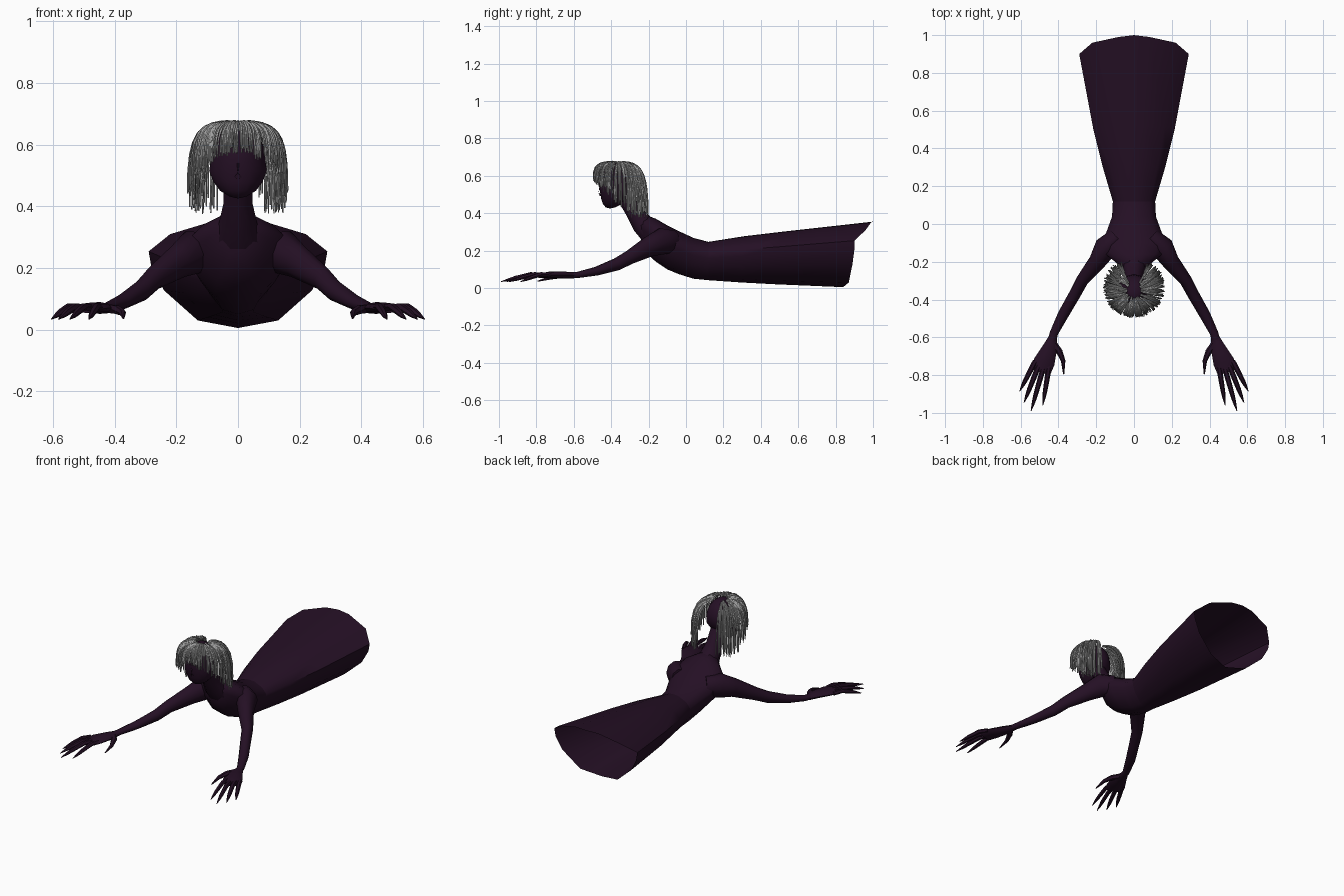
import bpy, bmesh, math, random
from mathutils import Vector

random.seed(4)
if "Cube" in bpy.data.objects:
    bpy.data.objects.remove(bpy.data.objects["Cube"], do_unlink=True)


def material(name, rgb):
    m = bpy.data.materials.new(name)
    m.use_nodes = True
    m.diffuse_color = (*rgb, 1)
    bsdf = m.node_tree.nodes["Principled BSDF"]
    bsdf.inputs["Base Color"].default_value = (*rgb, 1)
    bsdf.inputs["Roughness"].default_value = 0.8
    return m


DARK = material("dark plum", (0.018, 0.005, 0.018))
GREY = material("ash grey", (0.36, 0.36, 0.36))


def finish(name, bm, angle=50):
    bmesh.ops.recalc_face_normals(bm, faces=bm.faces)
    me = bpy.data.meshes.new(name)
    bm.to_mesh(me)
    bm.free()
    ob = bpy.data.objects.new(name, me)
    bpy.context.collection.objects.link(ob)
    me.materials.append(DARK)
    bpy.ops.object.select_all(action="DESELECT")
    ob.select_set(True)
    bpy.context.view_layer.objects.active = ob
    bpy.ops.object.shade_smooth_by_angle(angle=math.radians(angle))
    return ob


def loft(name, rings, cap_start=True, cap_end=True):
    """Skin a list of closed rings of points."""
    bm = bmesh.new()
    loops = [[bm.verts.new(p) for p in ring] for ring in rings]
    n = len(loops[0])
    for a, b in zip(loops, loops[1:]):
        for i in range(n):
            j = (i + 1) % n
            bm.faces.new((a[i], a[j], b[j], b[i]))
    if cap_start:
        bm.faces.new(loops[0])
    if cap_end:
        bm.faces.new(loops[-1])
    return finish(name, bm)


def tube(name, path, sides=8):
    """Tapered limb; each path entry is (x, y, z, width radius, height radius)."""
    pts = [Vector(p[:3]) for p in path]
    rings = []
    for i, p in enumerate(path):
        d = (pts[min(i + 1, len(pts) - 1)] - pts[max(i - 1, 0)]).normalized()
        across = d.cross(Vector((0, 0, 1))).normalized()
        up = across.cross(d)
        angles = [math.tau * k / sides for k in range(sides)]
        rings.append([pts[i] + across * p[3] * math.cos(a) + up * p[4] * math.sin(a)
                      for a in angles])
    return loft(name, rings)


# Body section: width fraction, height fraction, rim slant
HALF = [(0, 1, .1), (.28, .99, .09), (.76, .87, .06), (1, .71, 0),
        (.97, .57, 0), (.83, .35, -.01), (.45, .07, -.03), (0, 0, -.06)]
SECTION = HALF + [(-x, z, s) for x, z, s in HALF[-2:0:-1]]


def body_ring(y, low, high, width, slant):
    return [(x * width, y + s * slant, low + (high - low) * z) for x, z, s in SECTION]


# Flared skirt, open at the rear
skirt = [(.9, .005, .355, .29, 1), (.5, .02, .303, .215, .3),
         (.3, .03, .277, .165, .1), (.12, .042, .247, .112, 0)]
loft("skirt", [body_ring(*r) for r in skirt], False, False)

# Torso from waist to collar
torso = [(.12, .042, .247, .112, 0), (.04, .05, .268, .116, 0),
         (-.04, .075, .305, .145, 0), (-.1, .10, .335, .165, 0),
         (-.16, .14, .37, .15, 0), (-.2, .175, .385, .1, 0),
         (-.24, .24, .375, .06, 0)]
loft("torso", [body_ring(*r) for r in torso], False, True)

# Neck
tube("neck", [(0, -.17, .28, .09, .07), (0, -.235, .345, .062, .06),
              (0, -.28, .41, .047, .046), (0, -.34, .51, .046, .045)], 10)

# Head with narrowed, forward jaw
bm = bmesh.new()
bmesh.ops.create_uvsphere(bm, u_segments=14, v_segments=10, radius=1)
for v in bm.verts:
    x, y, z = v.co
    if z < 0:
        y -= z * z * .5
        x *= 1.12 if z > -.9 else 1
        z *= 1.1
        y *= 1 + .15 * z
    v.co = (x * .09, -.365 + y * .1, .555 + z * .118)
finish("head", bm, 60)
tube("nose", [(0, -.455, .56, .008, .006), (0, -.468, .51, .013, .012),
              (0, -.455, .495, .012, .008)], 6)

# Arms, palms and fingers on both sides
ARM = [(.09, -.07, .25, .05, .06), (.15, -.125, .25, .062, .072),
       (.195, -.2, .22, .046, .055), (.275, -.3, .165, .033, .038),
       (.312, -.37, .127, .031, .034), (.375, -.48, .09, .029, .024),
       (.425, -.58, .07, .022, .017), (.436, -.63, .068, .024, .017)]
PALM = [(.43, -.6, .068, .022, .016), (.447, -.66, .07, .04, .019),
        (.475, -.73, .07, .056, .018), (.492, -.785, .066, .05, .012)]
# Finger base and tip in plan
FINGERS = {"index": (.448, -.745, .483, -.96), "middle": (.48, -.76, .545, -.99),
           "ring": (.505, -.75, .582, -.945), "little": (.522, -.725, .605, -.885)}
THUMB = [(.425, -.635, .068, .018, .016), (.395, -.675, .065, .017, .015),
         (.375, -.725, .055, .012, .011), (.372, -.795, .036, .003, .003)]


def mirrored(path, s):
    return [(p[0] * s, *p[1:]) for p in path]


for side, s in (("left", 1), ("right", -1)):
    tube(side + "_arm", mirrored(ARM, s), 10)
    tube(side + "_palm", mirrored(PALM, s), 8)
    tube(side + "_thumb", mirrored(THUMB, s), 6)
    for finger, (bx, by, tx, ty) in FINGERS.items():
        path = []
        for t, z, r in ((0, .07, .014), (.3, .074, .014), (.65, .056, .012),
                        (.8, .046, .009), (1, .034, .002)):
            path.append((bx + (tx - bx) * t, by + (ty - by) * t, z, r, r * .9))
        tube(side + "_" + finger + "_finger", mirrored(path, s), 6)

# Hair strands falling from the crown, parted at the nape
curve = bpy.data.curves.new("hair", "CURVE")
curve.dimensions = "3D"
curve.bevel_depth = .0045
curve.bevel_resolution = 0
curve.use_fill_caps = True
STEPS = 7
for k in range(340):
    a = random.uniform(-1, 1) * math.radians(152)
    back = (1 - math.cos(a)) / 2
    layer = random.uniform(.86, 1)
    reach = (.137 + .05 * back) * layer
    drop = (.10 + .19 * min(1, back * 1.35)) * random.uniform(.8, 1.03)
    start = random.uniform(.12, .5)
    twist = random.uniform(-.12, .12)
    spline = curve.splines.new("POLY")
    spline.points.add(STEPS - 1)
    for i, p in enumerate(spline.points):
        t = start + (1 - start) * i / (STEPS - 1)
        r = reach * math.sin(t * math.pi / 2) ** .9
        b = a + twist * t
        z = .655 + .022 * layer - drop * (.35 * t ** 2 + .65 * t ** 4)
        p.co = (r * math.sin(b), -.36 - r * math.cos(b), z, 1)
        p.radius = 1 - .45 * t ** 3
hair = bpy.data.objects.new("hair", curve)
bpy.context.collection.objects.link(hair)
curve.materials.append(GREY)
